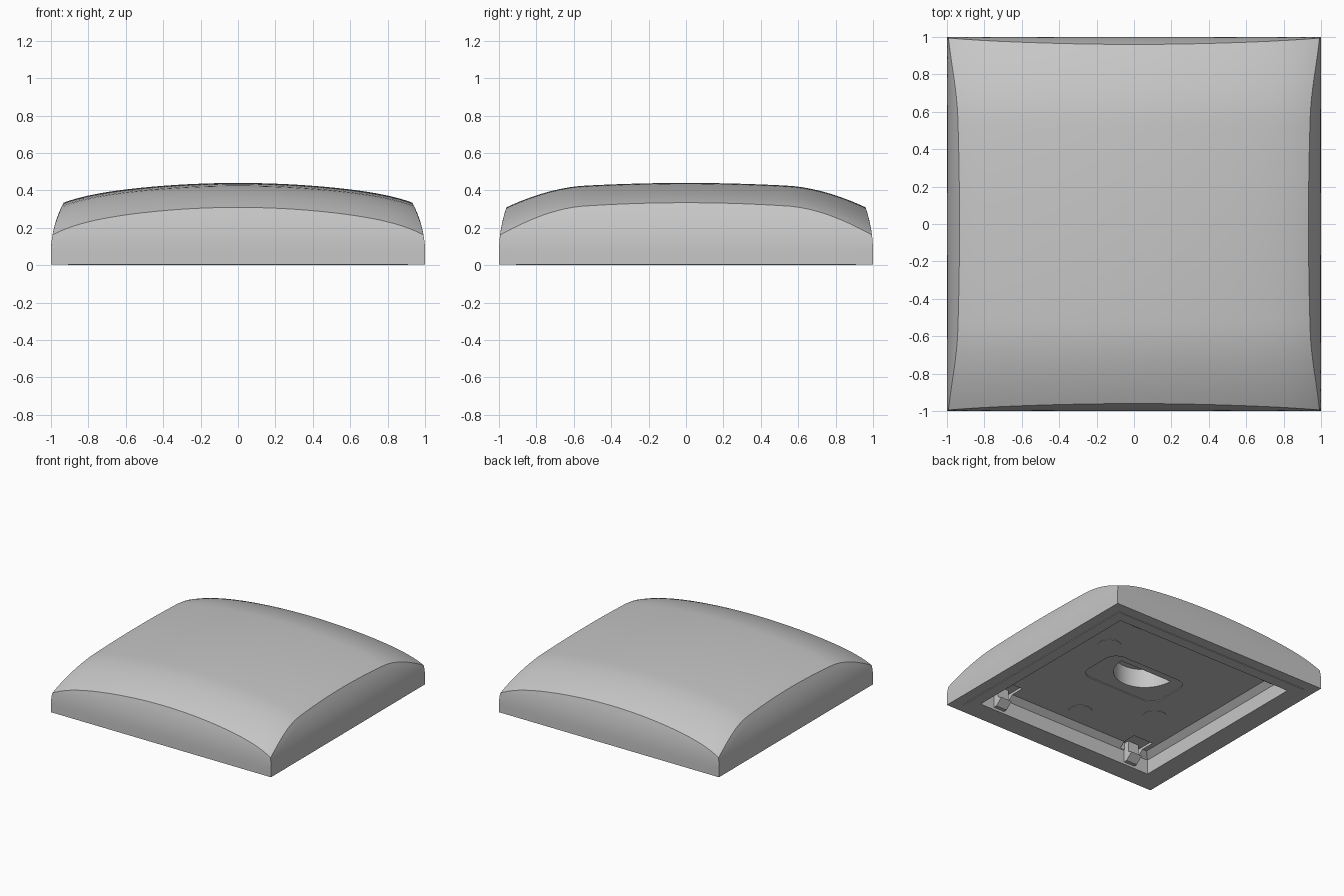
import bpy, bmesh, math
from mathutils import Matrix

if "Cube" in bpy.data.objects:
    bpy.data.objects.remove(bpy.data.objects["Cube"])

grey = bpy.data.materials.new("light_grey")
grey.use_nodes = True
grey.diffuse_color = (0.57, 0.57, 0.57, 1)
grey.node_tree.nodes["Principled BSDF"].inputs["Base Color"].default_value = (0.57, 0.57, 0.57, 1)

N, ROWS = 48, 10
BASE, FLOOR, PIT = 0.005, 0.16, 0.82


def finish(bm, name):
    bmesh.ops.recalc_face_normals(bm, faces=bm.faces)
    mesh = bpy.data.meshes.new(name)
    bm.to_mesh(mesh)
    bm.free()
    mesh.materials.append(grey)
    ob = bpy.data.objects.new(name, mesh)
    bpy.context.collection.objects.link(ob)
    return ob


def loft(name, layers):
    """Closed solid through a stack of (outline, height) layers."""
    bm = bmesh.new()
    rings = [[bm.verts.new((x, y, z)) for x, y in outline] for outline, z in layers]
    for a, b in zip(rings, rings[1:]):
        for i in range(len(a)):
            bm.faces.new((a[i - 1], a[i], b[i], b[i - 1]))
    bm.faces.new(rings[0])
    bm.faces.new(rings[-1])
    return finish(bm, name)


def prism(name, outline, z0, z1):
    return loft(name, [(outline, z0), (outline, z1)])


def box(cx, cy, hx, hy):
    return [(cx + a * hx, cy + b * hy) for a, b in ((1, 1), (-1, 1), (-1, -1), (1, -1))]


def rounded(cx, cy, hx, hy, r, steps=8):
    """Rectangle outline with round corners."""
    pts = []
    for q, (a, b) in enumerate(((1, 1), (-1, 1), (-1, -1), (1, -1))):
        for i in range(steps + 1):
            t = math.pi / 2 * (q + i / steps)
            pts.append((cx + a * (hx - r) + r * math.cos(t), cy + b * (hy - r) + r * math.sin(t)))
    return pts


def disc(cx, cy, r, n=32):
    return [(cx + r * math.cos(math.tau * i / n), cy + r * math.sin(math.tau * i / n)) for i in range(n)]


# Crown height and the inward lean of the four walls
def crown(x, y):
    across = 0.095 * x * x + 0.04 * x ** 8
    along = 0.05 * y * y + 0.42 * max(0, abs(y) - 0.55) ** 1.8
    return 0.44 - across - along


def wall(u, v, z):
    k = (max(0, z - 0.07) / 0.26) ** 2
    return u * (1 - 0.065 * k), v * (1 - 0.047 * k)


def rim_height(u, v):
    z = 0.3
    for _ in range(20):
        z = crown(*wall(u, v, z))
    return z


def rim_point(u, v):
    x = u * wall(1, v, rim_height(1, v))[0]
    y = v * wall(u, 1, rim_height(u, 1))[1]
    return x, y, crown(x, y)


# Shell: domed top grid, four curved walls, flat underside
bm = bmesh.new()
# Columns crowd toward the corners, where the rim drops fastest
steps = [math.sin(1.2 * (-1 + 2 * i / N)) / math.sin(1.2) for i in range(N + 1)]


def quads(rows):
    for a, b in zip(rows, rows[1:]):
        for i in range(len(a) - 1):
            bm.faces.new((a[i], a[i + 1], b[i + 1], b[i]))


quads([[bm.verts.new(rim_point(u, v)) for u in steps] for v in steps])

edge_rings = [[(u, -1) for u in steps], [(1, v) for v in steps],
              [(-u, 1) for u in steps], [(-1, -v) for v in steps]]
for ring in edge_rings:
    rows = []
    for j in range(ROWS):
        row = []
        for u, v in ring:
            z = BASE + (rim_height(u, v) - BASE) * j / ROWS
            row.append(bm.verts.new((*wall(u, v, z), z)))
        rows.append(row)
    rows.append([bm.verts.new(rim_point(u, v)) for u, v in ring])
    quads(rows)
bmesh.ops.remove_doubles(bm, verts=bm.verts, dist=0.0005)
bmesh.ops.holes_fill(bm, edges=[e for e in bm.edges if e.is_boundary], sides=0)
shell = finish(bm, "shell")

# Foot plate, slightly proud of the shell underside
foot = prism("foot_plate", box(0, 0, 0.91, 0.91), 0, BASE)

# Underside cutters: main recess with a sloped shoulder, grip panel, finger recess, hook pockets
shoulder = PIT - 0.05
pit = loft("recess_cutter", [(box(0, 0, PIT, PIT), -0.1), (box(0, 0, PIT, PIT), 0.12),
                             (box(0, 0, shoulder, shoulder), FLOOR)])
panel = prism("panel_cutter", rounded(0, 0, 0.36, 0.2, 0.1), 0.1, FLOOR + 0.006)
arc = [(0.24 * math.cos(math.pi * i / 24), 0.14 - 0.25 * math.sin(math.pi * i / 24))
       for i in range(25)]
finger = prism("finger_cutter", arc, 0.1, FLOOR + 0.16)
cutters = [pit, panel, finger]
for sx in (-1, 1):
    for sy in (-1, 1):
        cutters.append(prism("pocket_cutter", box(sx * 0.64, sy * 0.735, 0.09, 0.08), 0.05, 0.18))


def cut(ob, tools):
    bpy.context.view_layer.objects.active = ob
    for tool in tools:
        mod = ob.modifiers.new("cut", "BOOLEAN")
        mod.operation, mod.solver, mod.object = "DIFFERENCE", "EXACT", tool
        bpy.ops.object.modifier_apply(modifier=mod.name)


cut(shell, cutters)
cut(foot, [pit])
for c in cutters:
    bpy.data.objects.remove(c)

bpy.ops.object.select_all(action="DESELECT")
shell.select_set(True)
bpy.context.view_layer.objects.active = shell
bpy.ops.object.shade_smooth_by_angle(angle=math.radians(25))

# Snap hooks on the front and back recess walls
profile = [(0.82, 0.02), (0.79, 0.02), (0.73, 0.07), (0.77, 0.09), (0.77, 0.18), (0.82, 0.18)]
for sy, end in ((-1, "front"), (1, "back")):
    for sx, side in ((-1, "right"), (1, "left")):
        hook = prism("snap_hook_%s_%s" % (end, side), profile, -0.05, 0.05)
        hook.data.transform(Matrix.Rotation(math.pi / 2, 4, "X"))
        hook.data.transform(Matrix.Rotation(sy * math.pi / 2, 4, "Z"))
        hook.data.transform(Matrix.Translation((0.64 * sx, 0, 0)))

# Shallow round pads on the recess floor
for i, (x, y) in enumerate(((0.47, 0.27), (-0.48, -0.33), (0, -0.63))):
    prism("round_pad_%d" % (i + 1), disc(x, y, 0.09), FLOOR - 0.003, FLOOR + 0.002)
